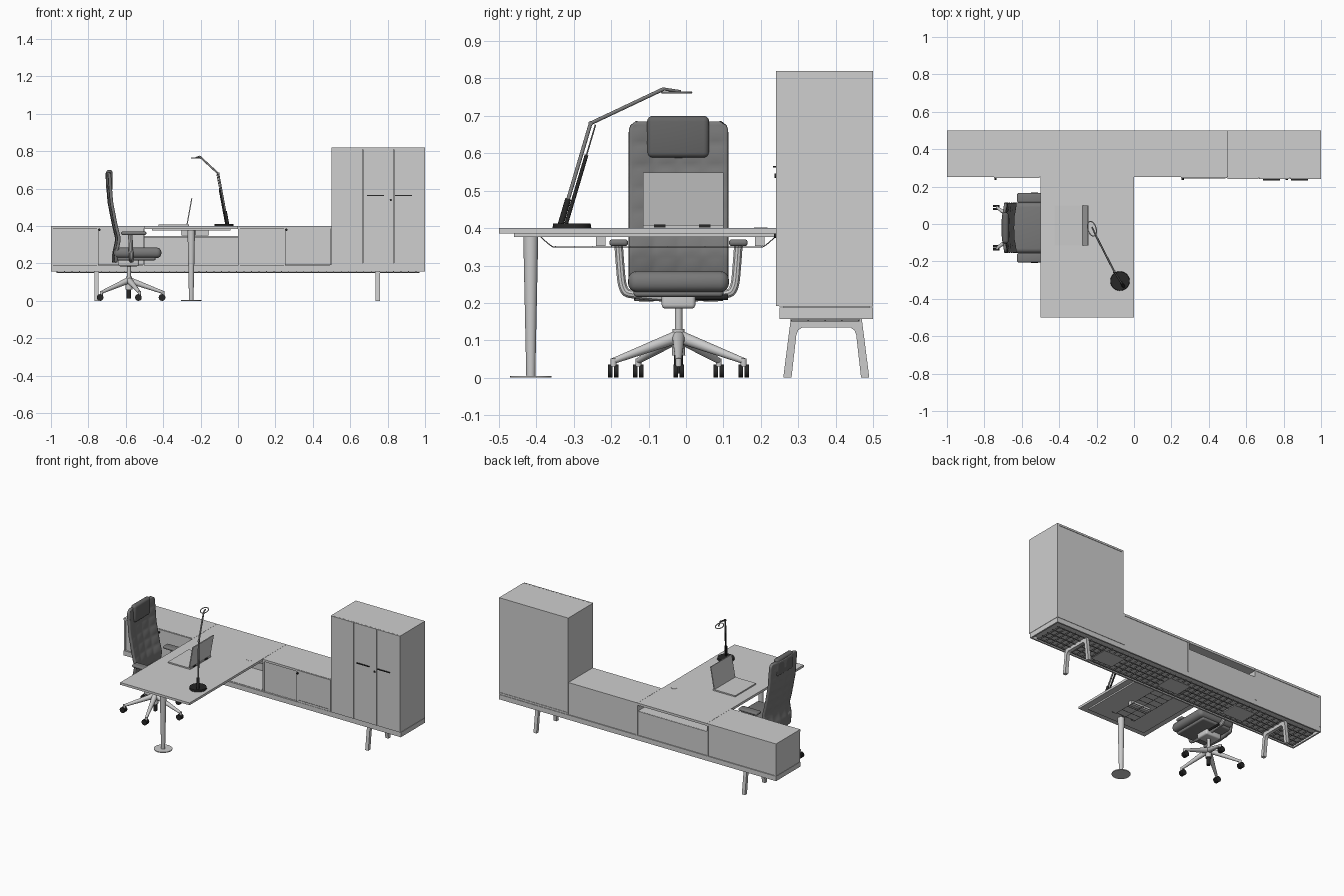
import bpy, bmesh, math
from mathutils import Matrix, Vector

cube = bpy.data.objects.get("Cube")
if cube:
    bpy.data.objects.remove(cube)


def material(name, value):
    m = bpy.data.materials.new(name)
    m.use_nodes = True
    colour = (value, value, value, 1)
    m.diffuse_color = colour
    m.node_tree.nodes["Principled BSDF"].inputs["Base Color"].default_value = colour
    return m


PANEL = material("light grey panel", 0.62)
METAL = material("polished grey metal", 0.6)
FABRIC = material("grey fabric", 0.19)
LEATHER = material("dark grey headrest", 0.13)
STEEL = material("mid grey steel", 0.22)
BLACK = material("black plastic", 0.02)
parts = []


def link(name, mesh, mat):
    mesh.materials.clear()
    mesh.materials.append(mat)
    ob = bpy.data.objects.new(name, mesh)
    bpy.context.scene.collection.objects.link(ob)
    parts.append(ob)
    return ob


def finish(name, bm, mat):
    bmesh.ops.recalc_face_normals(bm, faces=bm.faces[:])
    mesh = bpy.data.meshes.new(name)
    bm.to_mesh(mesh)
    bm.free()
    return link(name, mesh, mat)


def boxes(name, mat, spans, bevel=0):
    """Boxes given as (x0, x1, y0, y1, z0, z1), in one mesh."""
    bm = bmesh.new()
    for x0, x1, y0, y1, z0, z1 in spans:
        centre = ((x0 + x1) / 2, (y0 + y1) / 2, (z0 + z1) / 2)
        size = Matrix.Diagonal((x1 - x0, y1 - y0, z1 - z0, 1))
        bmesh.ops.create_cube(bm, size=1, matrix=Matrix.Translation(centre) @ size)
    if bevel:
        bmesh.ops.bevel(bm, geom=bm.edges[:], offset=bevel, segments=4, profile=0.5, affect='EDGES')
    return finish(name, bm, mat)


def rod(name, mat, a, b, ra, rb=None, sides=20):
    """Round bar from a to b, tapered when rb is given."""
    a, b = Vector(a), Vector(b)
    d = b - a
    turn = d.to_track_quat('Z', 'Y').to_matrix().to_4x4()
    bm = bmesh.new()
    bmesh.ops.create_cone(bm, cap_ends=True, segments=sides, radius1=ra, radius2=ra if rb is None else rb,
                          depth=d.length, matrix=Matrix.Translation((a + b) / 2) @ turn)
    return finish(name, bm, mat)


def tube(name, mat, points, radius, cyclic=False):
    cu = bpy.data.curves.new(name, 'CURVE')
    cu.dimensions = '3D'
    cu.bevel_depth, cu.bevel_resolution, cu.use_fill_caps = radius, 3, True
    sp = cu.splines.new('NURBS')
    sp.points.add(len(points) - 1)
    for p, co in zip(sp.points, points):
        p.co = (*co, 1)
    sp.order_u, sp.use_endpoint_u, sp.use_cyclic_u, sp.resolution_u = 3, not cyclic, cyclic, 6
    ob = bpy.data.objects.new(name, cu)
    bpy.context.scene.collection.objects.link(ob)
    mesh = bpy.data.meshes.new_from_object(ob.evaluated_get(bpy.context.evaluated_depsgraph_get()))
    bpy.data.objects.remove(ob)
    return link(name, mesh, mat)


def prism(name, mat, profile, x0, x1):
    """Extrude a (y, z) outline along x."""
    bm = bmesh.new()
    face = bm.faces.new([bm.verts.new((x0, y, z)) for y, z in profile])
    out = bmesh.ops.extrude_face_region(bm, geom=[face])
    bmesh.ops.translate(bm, vec=(x1 - x0, 0, 0), verts=[v for v in out["geom"] if isinstance(v, bmesh.types.BMVert)])
    return finish(name, bm, mat)


# Low sideboard: plinth, top, dividers, shelf and backs
front, back, low, top, t = 0.255, 0.5, 0.19, 0.4, 0.01
boxes("sideboard_plinth", PANEL, [
    (-1, 1, 0.25, 0.25 + t, 0.157, low - 0.002), (-1, 1, back - t, back, 0.157, low - 0.002),
    (-1, t - 1, 0.26, back - t, 0.157, low - 0.002), (1 - t, 1, 0.26, back - t, 0.157, low - 0.002),
    (t - 1, 1 - t, 0.26, back - t, 0.175, low)])
boxes("sideboard_top", PANEL, [(-1, -0.501, 0.25, back, top - 0.014, top), (0.001, 0.499, 0.25, back, top - 0.014, top)])
boxes("sideboard_end_panels", PANEL, [(x - t / 2, x + t / 2, front, back, low, top - 0.014)
                                      for x in (-0.995, -0.505, 0.005, 0.494)])
boxes("sideboard_dividers", PANEL, [(x - t / 2, x + t / 2, front, 0.484, low, top - 0.014) for x in (-0.75, 0.25)])
boxes("sideboard_backs", PANEL, [(-1 + t, -0.51, 0.485, 0.497, low, 0.386), (0.01, 0.489, 0.485, 0.497, low, 0.386),
                                 (-0.5, 0, 0.485, 0.497, low, 0.345)])
boxes("sideboard_shelf", PANEL, [(-0.5, 0, 0.3, 0.494, 0.338, 0.346)])
boxes("sideboard_inner_doors", PANEL, [(x, x + 0.235, front + 0.006, front + 0.014, low, 0.386) for x in (-0.99, 0.01)])
boxes("sideboard_sliding_doors", PANEL, [(x, x + 0.245, 0.245, 0.254, 0.192, 0.398) for x in (-0.749, 0.251)])
for x in (-0.74, 0.26):
    rod("sideboard_knob", BLACK, (x, 0.246, 0.38), (x, 0.235, 0.38), 0.006)
boxes("sideboard_drawer_line", STEEL, [(0.26, 0.49, 0.243, 0.246, 0.204, 0.206)])

# Cable lattice and plates below the plinth
boxes("under_lattice", STEEL,
      [(-0.97, 0.97, y, y + 0.004, 0.15, 0.155) for y in (0.28, 0.325, 0.37, 0.415, 0.46)]
      + [(-0.97 + i * 0.04, -0.966 + i * 0.04, 0.28, 0.464, 0.15, 0.158) for i in range(49)])
boxes("under_plates", PANEL, [(x, x + 0.155, 0.31, 0.43, 0.148, 0.151) for x in (-0.56, -0.07, 0.43)])

# Arched sideboard legs, mirrored about the depth centre
half = [(0.115, 0), (0.095, 0.157)]
inner = [(0.065, 0.134), (0.075, 0.127), (0.08, 0.115), (0.093, 0)]
mid = 0.375
arch = ([(mid - y, z) for y, z in half] + [(mid + y, z) for y, z in reversed(half)]
        + [(mid + y, z) for y, z in reversed(inner)] + [(mid - y, z) for y, z in inner])
for side, x in (("right", -0.757), ("left", 0.747)):
    prism("sideboard_leg_" + side, METAL, arch, x - 0.011, x + 0.011)

# Tall cabinet: carcass, three doors, handles
boxes("tall_cabinet_carcass", PANEL, [
    (0.5, 0.51, 0.249, back, low, 0.82), (0.99, 1, 0.249, back, low, 0.82),
    (0.51, 0.99, 0.249, back, 0.808, 0.82), (0.51, 0.99, 0.249, back, low, 0.202),
    (0.51, 0.99, 0.485, 0.497, 0.202, 0.808)])
third = 0.5 / 3
boxes("tall_cabinet_doors", PANEL, [(0.5 + i * third + 0.001, 0.5 + (i + 1) * third - 0.001, 0.241, 0.248, 0.192, 0.82)
                                    for i in range(3)])
boxes("tall_cabinet_handles", BLACK, [(x, x + 0.09, 0.233, 0.242, 0.562, 0.566) for x in (0.69, 0.84)])
rod("tall_cabinet_lock", BLACK, (0.817, 0.242, 0.54), (0.817, 0.236, 0.54), 0.006)

# Desk: top, pedestal and wire tray
boxes("desk_top", PANEL, [(-0.5, 0, -0.5, back, 0.385, top)])
boxes("desk_under_frame", PANEL, [(-0.46, -0.04, -0.46, 0.25, 0.376, 0.386)])
rod("desk_leg", METAL, (-0.25, -0.415, 0.004), (-0.25, -0.415, 0.378), 0.012, 0.02, 32)
rod("desk_foot", METAL, (-0.25, -0.415, 0), (-0.25, -0.415, 0.005), 0.055, sides=40)
rod("desk_grommet", PANEL, (-0.055, 0.2, top), (-0.055, 0.2, top + 0.001), 0.018)
for x in (-0.3, -0.23, -0.16):
    tube("desk_tray_wire", STEEL, [(x, -0.39, 0.378), (x, -0.36, 0.35), (x, -0.35, 0.35), (x, 0.2, 0.35),
                                   (x, 0.21, 0.35), (x, 0.24, 0.378)], 0.0015)
boxes("desk_tray_cross_wires", STEEL, [(-0.3, -0.16, -0.35 + i * 0.05, -0.348 + i * 0.05, 0.349, 0.352) for i in range(12)])
boxes("desk_tray_brackets", METAL, [(-0.3, -0.16, y, y + 0.025, 0.352, 0.377) for y in (-0.24, 0.185)])

# Laptop
boxes("laptop_base", METAL, [(-0.425, -0.265, -0.115, 0.1, top, 0.408)])
boxes("laptop_hinges", BLACK, [(-0.27, -0.262, y, y + 0.03, 0.402, 0.409) for y in (-0.085, 0.035)])
lid = boxes("laptop_screen", METAL, [(-0.003, 0.003, -0.115, 0.1, 0, 0.146)])
lid.location, lid.rotation_euler = (-0.273, 0, 0.405), (0, 0.18, 0)

# Desk lamp
rod("lamp_base", BLACK, (-0.075, -0.305, top), (-0.075, -0.305, 0.412), 0.052, 0.05, 36)
foot, elbow, wrist = Vector((-0.055, -0.335, 0.41)), Vector((-0.105, -0.255, 0.68)), Vector((-0.205, -0.06, 0.772))
rod("lamp_stem", BLACK, foot, foot.lerp(elbow, 0.25), 0.008)
offset = Vector((-0.008, 0.013, -0.004))
rod("lamp_lower_arm", STEEL, foot, elbow, 0.005)
rod("lamp_spring", BLACK, foot + offset, foot.lerp(elbow, 0.7) + offset, 0.005)
rod("lamp_spring_rod", STEEL, foot.lerp(elbow, 0.7) + offset, elbow + offset, 0.002)
rod("lamp_upper_arm", STEEL, elbow, wrist, 0.005)
rod("lamp_elbow", STEEL, elbow - Vector((0.006, 0, 0)), elbow + Vector((0.006, 0, 0)), 0.006)
rod("lamp_neck", STEEL, wrist, (-0.225, -0.015, 0.765), 0.004)
oval = [(-0.225 + 0.022 * math.cos(a) - 0.012 * math.sin(a), -0.025 + 0.04 * math.sin(a) + 0.006 * math.cos(a), 0.763)
        for a in (i * math.tau / 12 for i in range(12))]
tube("lamp_head", METAL, oval, 0.003, cyclic=True)

# Office chair: five-star base, all casters rolling the same way
cx, cy = -0.583, -0.02
for i in range(5):
    a = i * math.tau / 5
    d = Vector((math.cos(a), math.sin(a), 0))
    hub = Vector((cx, cy, 0))
    tip = hub + d * 0.183
    rod("chair_base_spoke", METAL, hub + d * 0.01 + Vector((0, 0, 0.107)), tip + Vector((0, 0, 0.045)), 0.017, 0.008)
    rod("chair_caster_pin", METAL, tip + Vector((0, 0, 0.03)), tip + Vector((0, 0, 0.052)), 0.008)
    for s in (-1, 1):
        wheel = tip + Vector((-0.006, s * 0.008, 0.018))
        width = Vector((0, 0.006, 0))
        rod("chair_caster_wheel", BLACK, wheel - width, wheel + width, 0.018)
rod("chair_hub", METAL, (cx, cy, 0.06), (cx, cy, 0.13), 0.018, 0.016)
rod("chair_column_end", BLACK, (cx, cy, 0.012), (cx, cy, 0.06), 0.012)
rod("chair_column", METAL, (cx, cy, 0.12), (cx, cy, 0.2), 0.01)

# Seat and mechanism
boxes("chair_mechanism", METAL, [(-0.64, -0.53, cy - 0.045, cy + 0.045, 0.185, 0.228)], 0.01)
rod("chair_lever", BLACK, (-0.55, cy, 0.215), (-0.55, 0.112, 0.215), 0.007)
boxes("chair_seat_shell", STEEL, [(-0.65, -0.44, -0.14, 0.1, 0.216, 0.24)], 0.01)
boxes("chair_seat", FABRIC, [(-0.665, -0.41, -0.155, 0.115, 0.229, 0.285)], 0.024)

# Curved, quilted backrest
curve = [(0.2, -0.665), (0.25, -0.665), (0.33, -0.648), (0.41, -0.667), (0.53, -0.69), (0.69, -0.702)]


def back_x(z):
    for (z0, x0), (z1, x1) in zip(curve, curve[1:]):
        if z <= z1:
            return x0 + (x1 - x0) * (z - z0) / (z1 - z0)


rows, cols = 48, 32
bm = bmesh.new()
grid = []
for r in range(rows + 1):
    z = 0.205 + 0.48 * r / rows
    cap = min(1, max(0, (z - 0.655) / 0.03))
    width = 0.133 - 0.02 * (1 - math.sqrt(max(0, 1 - cap * cap))) - 0.25 * max(0, 0.27 - z)
    line = []
    for c in range(cols + 1):
        u = 2 * c / cols - 1
        quilt = 0.004 * abs(math.sin(math.pi * c / 8) * math.sin(math.pi * r / 6))
        line.append(bm.verts.new((back_x(z) + 0.014 * u * u + quilt, cy + u * width, z)))
    grid.append(line)
for lo, hi in zip(grid, grid[1:]):
    for c in range(cols):
        bm.faces.new((lo[c], lo[c + 1], hi[c + 1], hi[c]))
rest = finish("chair_backrest", bm, FABRIC)
solid = rest.modifiers.new("thickness", 'SOLIDIFY')
solid.thickness, solid.offset = 0.016, 0
boxes("chair_headrest", LEATHER, [(-0.705, -0.67, cy - 0.084, cy + 0.082, 0.588, 0.7)], 0.015)

# Armrests on both sides
for side, s in (("right", -1), ("left", 1)):
    y = cy + s * 0.16
    boxes("chair_arm_pad_" + side, FABRIC, [(-0.625, -0.49, y - 0.025, y + 0.025, 0.352, 0.37)], 0.008)
    tube("chair_arm_support_" + side, METAL, [
        (-0.575, y, 0.354), (-0.575, cy + s * 0.157, 0.31), (-0.57, cy + s * 0.15, 0.23),
        (-0.57, cy + s * 0.12, 0.222), (-0.57, cy + s * 0.04, 0.215)], 0.012)

# Smooth round parts, keep edges crisp
bpy.ops.object.select_all(action='DESELECT')
for ob in parts:
    ob.select_set(True)
bpy.context.view_layer.objects.active = parts[0]
bpy.ops.object.shade_smooth_by_angle(angle=math.radians(35))
